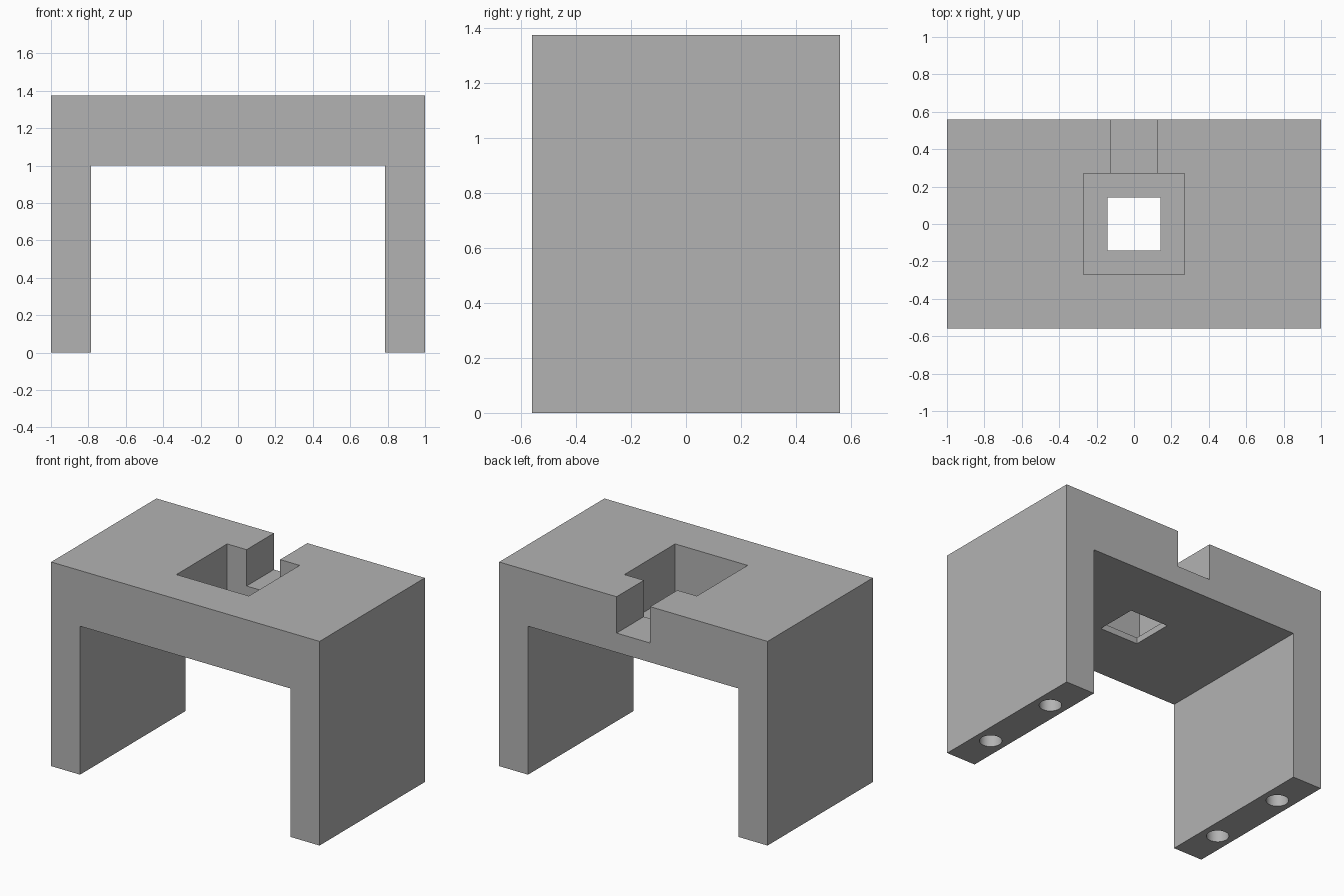
import bpy
import bmesh
import math

cube = bpy.data.objects.get("Cube")
if cube:
    bpy.data.objects.remove(cube, do_unlink=True)

HALF_DEPTH, HEIGHT = 0.56, 1.375
LEG_INNER, DECK_UNDER = 0.785, 1.0

grey = bpy.data.materials.new("plain grey")
grey.use_nodes = True
colour = (0.45, 0.45, 0.45, 1)
grey.diffuse_color = colour
grey.node_tree.nodes["Principled BSDF"].inputs["Base Color"].default_value = colour


def finish(name, bm):
    bmesh.ops.recalc_face_normals(bm, faces=bm.faces[:])
    mesh = bpy.data.meshes.new(name)
    bm.to_mesh(mesh)
    bm.free()
    mesh.materials.append(grey)
    obj = bpy.data.objects.new(name, mesh)
    bpy.context.collection.objects.link(obj)
    return obj


def box(name, low, high):
    bm = bmesh.new()
    bmesh.ops.create_cube(bm, size=1)
    for v in bm.verts:
        v.co = [(a + b) / 2 + c * (b - a) for a, b, c in zip(low, high, v.co)]
    return finish(name, bm)


def peg(name, x, y, radius, depth):
    bm = bmesh.new()
    bmesh.ops.create_cone(bm, cap_ends=True, segments=48, radius1=radius,
                          radius2=radius, depth=2 * depth)
    bmesh.ops.translate(bm, verts=bm.verts, vec=(x, y, 0))
    return finish(name, bm)


# Bridge: upside-down U profile extruded front to back
half = [(1, HEIGHT), (1, 0), (LEG_INNER, 0), (LEG_INNER, DECK_UNDER)]
profile = half + [(-x, z) for x, z in reversed(half)]
bm = bmesh.new()
face = bm.faces.new([bm.verts.new((x, -HALF_DEPTH, z)) for x, z in profile])
sweep = bmesh.ops.extrude_face_region(bm, geom=[face])
moved = [g for g in sweep["geom"] if isinstance(g, bmesh.types.BMVert)]
bmesh.ops.translate(bm, verts=moved, vec=(0, 2 * HALF_DEPTH, 0))
bridge = finish("bridge_body", bm)

# Cutters: square pocket, through hole, rear channel, and leg sockets
cutters = [
    box("pocket_cutter", (-0.27, -0.27, 1.042), (0.27, 0.27, 1.6)),
    box("window_cutter", (-0.142, -0.142, 0.9), (0.142, 0.142, 1.2)),
    box("channel_cutter", (-0.125, 0.2, 1.13), (0.125, 0.7, 1.6)),
]
for x in (-0.893, 0.893):
    for y in (-0.28, 0.28):
        cutters.append(peg("socket_cutter", x, y, 0.068, 0.3))

bpy.context.view_layer.objects.active = bridge
for cutter in cutters:
    cutter.hide_render = True
    mod = bridge.modifiers.new("cut", "BOOLEAN")
    mod.operation = "DIFFERENCE"
    mod.solver = "EXACT"
    mod.object = cutter
    bpy.ops.object.modifier_apply(modifier=mod.name)
    bpy.data.objects.remove(cutter, do_unlink=True)

# Smooth socket walls, sharp everywhere else
bpy.ops.object.select_all(action="DESELECT")
bridge.select_set(True)
bpy.ops.object.shade_smooth_by_angle(angle=math.radians(30))
